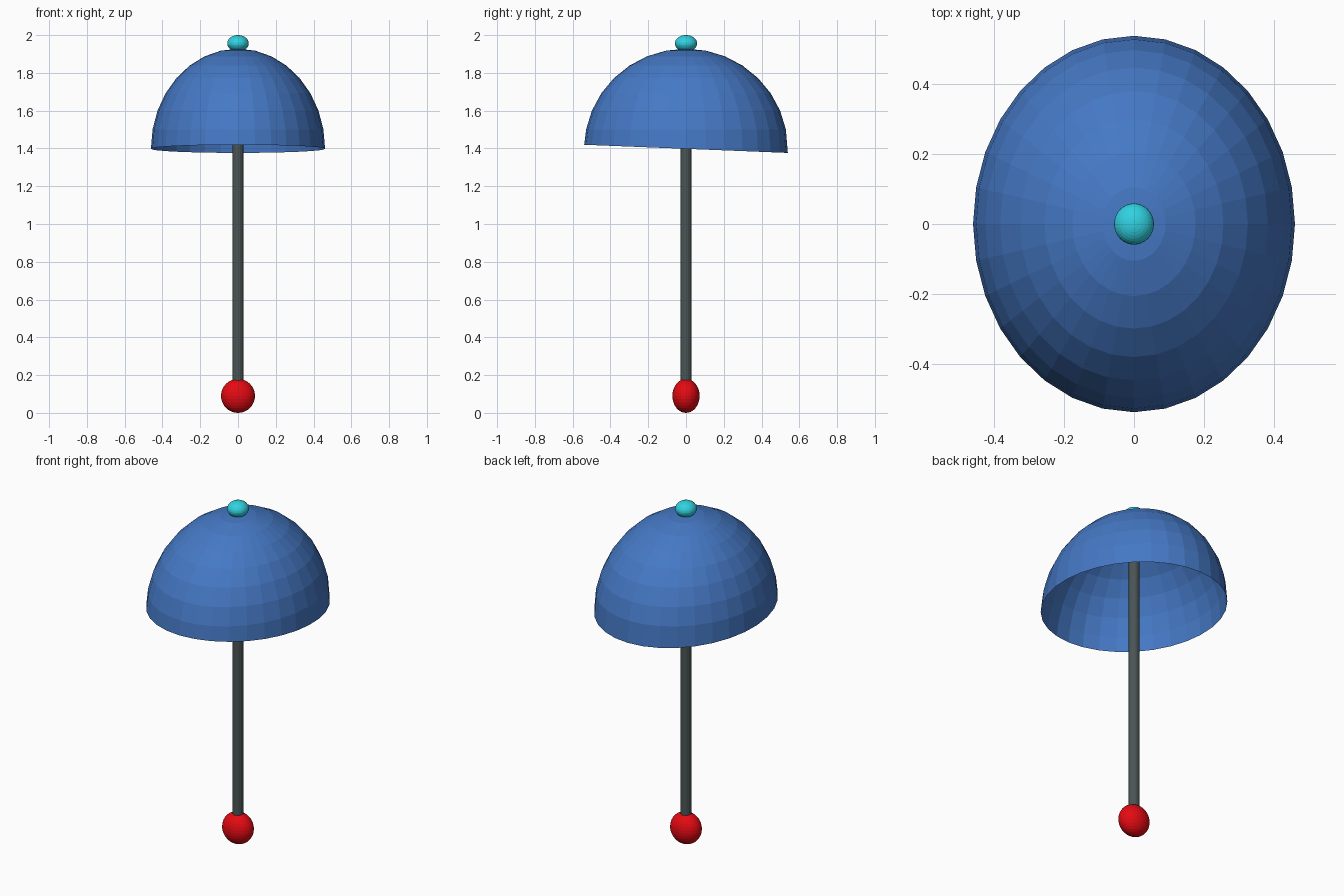
import bpy, bmesh
from mathutils import Matrix

if "Cube" in bpy.data.objects:
    bpy.data.objects.remove(bpy.data.objects["Cube"])


def make_material(name, rgb):
    mat = bpy.data.materials.new(name)
    mat.diffuse_color = (*rgb, 1)
    mat.use_nodes = True
    mat.node_tree.nodes["Principled BSDF"].inputs["Base Color"].default_value = mat.diffuse_color
    return mat


def finish(bm, name, mat):
    mesh = bpy.data.meshes.new(name)
    bm.to_mesh(mesh)
    bm.free()
    obj = bpy.data.objects.new(name, mesh)
    mesh.materials.append(mat)
    bpy.context.collection.objects.link(obj)
    return obj


def ellipsoid(z, radii):
    bm = bmesh.new()
    bmesh.ops.create_uvsphere(
        bm, u_segments=32, v_segments=16, radius=1,
        matrix=Matrix.Translation((0, 0, z)) @ Matrix.Diagonal((*radii, 1)))
    return bm


blue = make_material("canopy_blue", (0.06, 0.19, 0.56))
cyan = make_material("finial_cyan", (0.03, 0.64, 0.75))
red = make_material("handle_red", (0.78, 0.003, 0.006))
grey = make_material("shaft_grey", (0.07, 0.09, 0.09))

# Open canopy: flat-faced oval half dome whose rim ring drops toward the back
bm = ellipsoid(1.398, (0.461, 0.539, 0.53))
lower = [v for v in bm.verts if v.co.z < 1.39]
bmesh.ops.delete(bm, geom=lower, context='VERTS')
for v in bm.verts:
    if v.co.z < 1.41:
        v.co.z -= 0.04 * v.co.y
finish(bm, "canopy", blue)

# Finial on top and ball handle at the bottom
finish(ellipsoid(1.956, (0.057, 0.059, 0.044)), "finial", cyan)
finish(ellipsoid(0.09, (0.09, 0.072, 0.09)), "ball_handle", red)

# Straight shaft from handle to canopy top
bottom, top = 0.12, 1.925
bm = bmesh.new()
bmesh.ops.create_cone(
    bm, cap_ends=True, segments=16, radius1=0.029, radius2=0.029,
    depth=top - bottom, matrix=Matrix.Translation((0, 0, (top + bottom) / 2)))
finish(bm, "shaft", grey)
